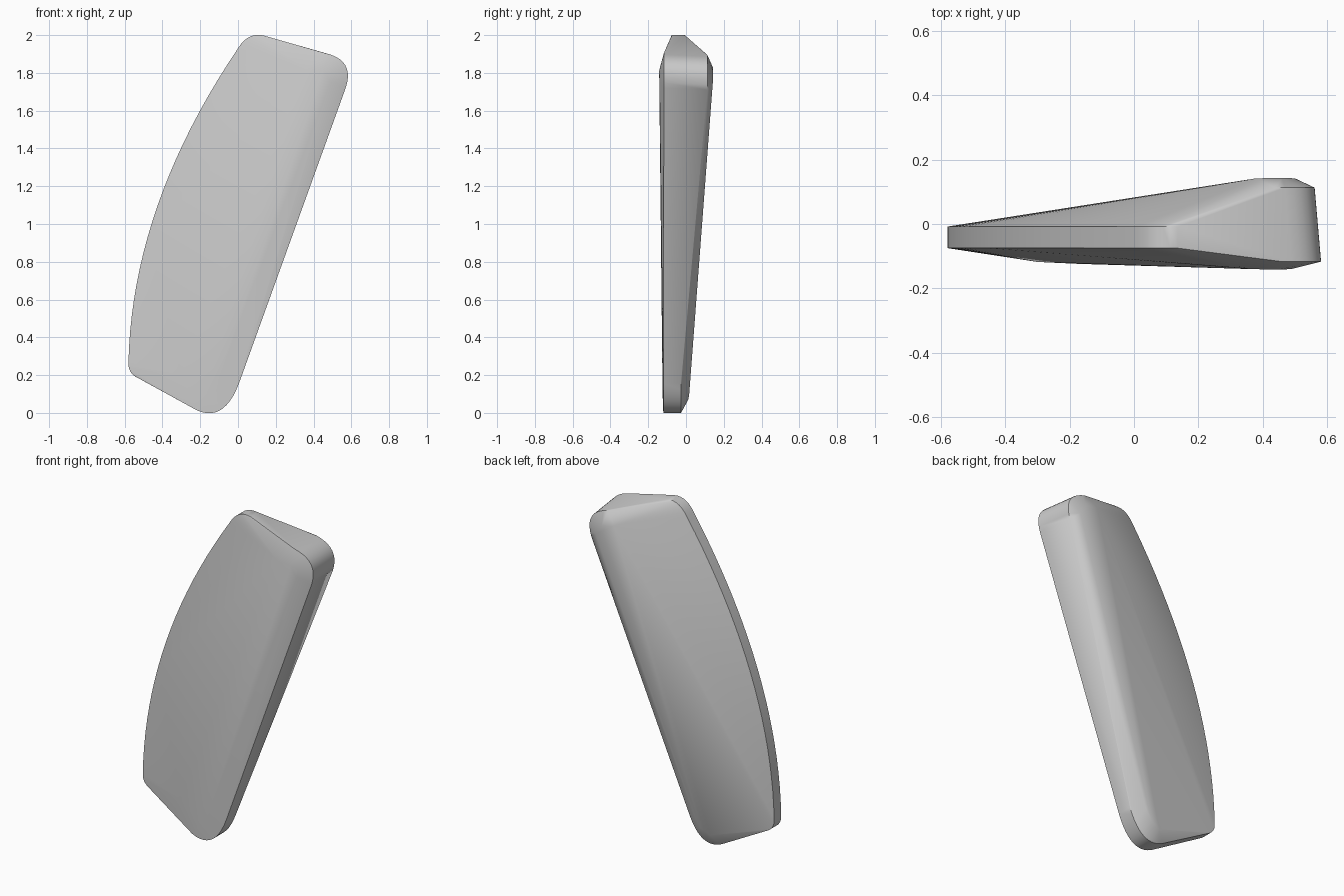
import bpy, bmesh, math
from mathutils import Vector

if "Cube" in bpy.data.objects:
    bpy.data.objects.remove(bpy.data.objects["Cube"], do_unlink=True)

# One flat colour
grey = bpy.data.materials.new("plain_grey")
grey.use_nodes = True
COLOUR = (0.6, 0.6, 0.6, 1)
grey.diffuse_color = COLOUR
grey.node_tree.nodes["Principled BSDF"].inputs["Base Color"].default_value = COLOUR


def bend(start, control, end, steps):
    """Points (x, z) along a quadratic curve."""
    a, b, c = Vector(start), Vector(control), Vector(end)
    ts = [i / steps for i in range(steps + 1)]
    return [a * (1 - t) ** 2 + b * 2 * t * (1 - t) + c * t * t for t in ts]


# Outline sections: points, front rim y, back rim y, inward shift of back rim
sections = [
    (bend((-0.58, 0.27), (-0.56, 1.1), (0.0, 1.93), 20), -0.075, -0.008, 0),
    (bend((0.0, 1.93), (0.06, 2.03), (0.16, 1.99), 8), -0.075, -0.008, 0),
    (bend((0.46, 1.905), (0.62, 1.87), (0.57, 1.72), 10), -0.117, 0.113, 0.02),
    (bend((0.02, 0.2), (-0.06, -0.06), (-0.22, 0.015), 12), -0.12, -0.027, 0),
    (bend((-0.53, 0.185), (-0.585, 0.21), (-0.58, 0.27), 6), -0.075, -0.008, 0),
]

bm = bmesh.new()
for points, front, back, shift in sections:
    for p in points:
        bm.verts.new((p.x, front, p.y))
        bm.verts.new((p.x - shift, back, p.y - shift / 2))

# Raised ridges of the front and back faces
front_ridge = [(0.36, -0.14, 1.82), (0.45, -0.142, 1.81), (0.49, -0.14, 1.75),
               (-0.12, -0.124, 0.14), (-0.17, -0.124, 0.1), (-0.3, -0.118, 0.2)]
back_ridge = [(0.38, 0.142, 1.83), (0.46, 0.143, 1.81), (0.5, 0.142, 1.75),
              (-0.07, 0.018, 0.16), (-0.11, 0.017, 0.1), (-0.17, 0.012, 0.07)]
for co in front_ridge + back_ridge:
    bm.verts.new(co)

# Skin the rims and ridges into one tapered solid
bmesh.ops.remove_doubles(bm, verts=bm.verts, dist=0.001)
hull = bmesh.ops.convex_hull(bm, input=bm.verts)
spare = {g for g in hull["geom_interior"] + hull["geom_unused"]
         if isinstance(g, bmesh.types.BMVert)}
bmesh.ops.delete(bm, geom=list(spare), context="VERTS")
bmesh.ops.recalc_face_normals(bm, faces=bm.faces)

mesh = bpy.data.meshes.new("tapered_blade")
bm.to_mesh(mesh)
bm.free()
blade = bpy.data.objects.new("tapered_blade", mesh)
bpy.context.collection.objects.link(blade)
mesh.materials.append(grey)

# Smooth faces with crisp rims
bpy.ops.object.select_all(action="DESELECT")
blade.select_set(True)
bpy.context.view_layer.objects.active = blade
bpy.ops.object.shade_smooth_by_angle(angle=math.radians(30))
